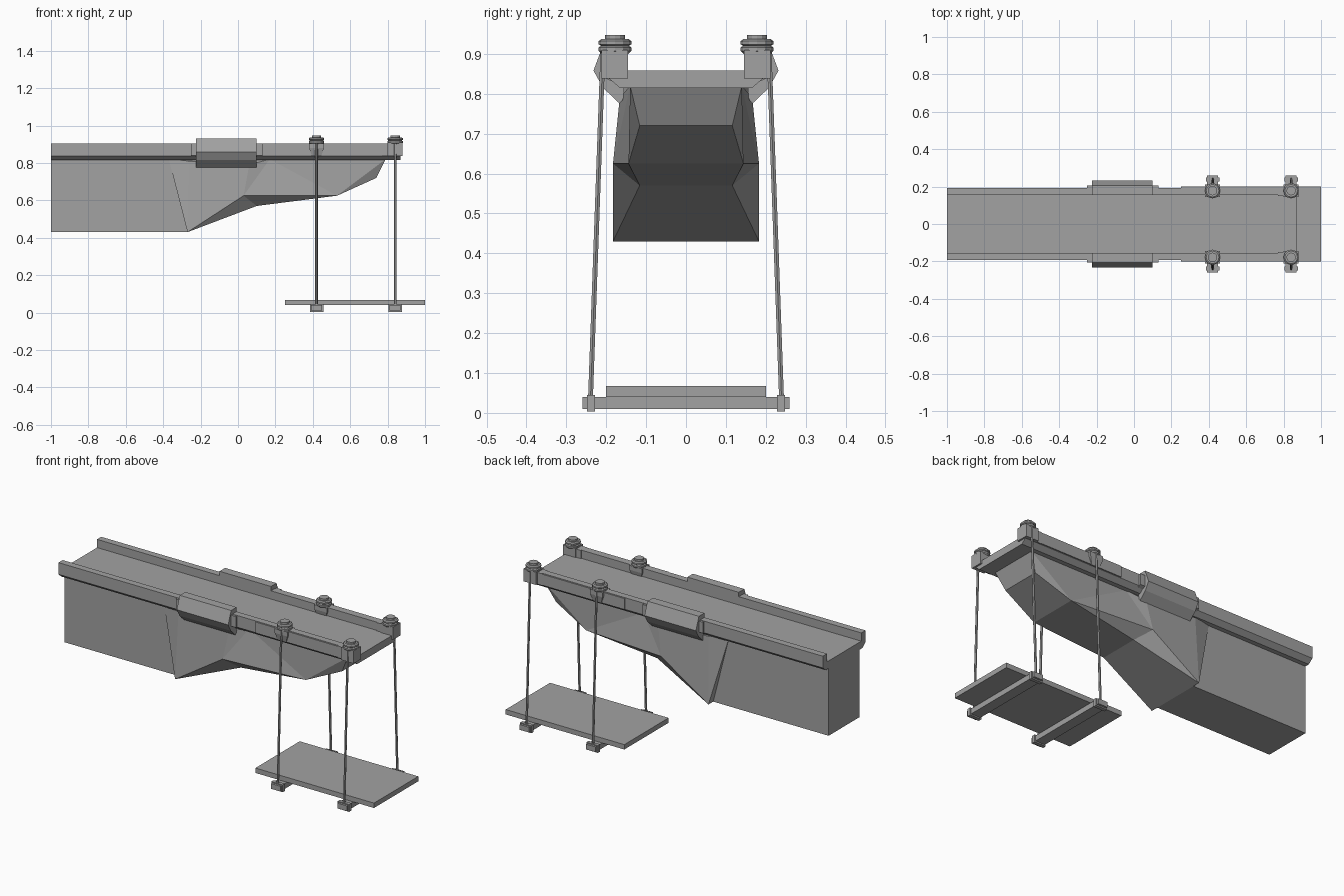
import bpy, bmesh, math
from mathutils import Vector

cube = bpy.data.objects.get("Cube")
if cube:
    bpy.data.objects.remove(cube, do_unlink=True)

grey = bpy.data.materials.new("stone_grey")
grey.use_nodes = True
COLOUR = (0.36, 0.36, 0.36, 1)
grey.diffuse_color = COLOUR
grey.node_tree.nodes["Principled BSDF"].inputs["Base Color"].default_value = COLOUR


def make(name, verts, faces):
    mesh = bpy.data.meshes.new(name)
    mesh.from_pydata(verts, [], faces)
    bm = bmesh.new()
    bm.from_mesh(mesh)
    bmesh.ops.recalc_face_normals(bm, faces=bm.faces)
    bm.to_mesh(mesh)
    bm.free()
    mesh.materials.append(grey)
    obj = bpy.data.objects.new(name, mesh)
    bpy.context.collection.objects.link(obj)
    return obj


def loft(name, rings):
    """Skin a list of equal-length rings and cap both ends."""
    n = len(rings[0])
    verts = [p for ring in rings for p in ring]
    faces = [list(range(n)), list(range(len(verts) - n, len(verts)))]
    for r in range(len(rings) - 1):
        for i in range(n):
            j = (i + 1) % n
            faces.append([r * n + i, r * n + j, r * n + n + j, r * n + n + i])
    return make(name, verts, faces)


def rect(x0, x1, y0, y1, z):
    return [(x0, y0, z), (x1, y0, z), (x1, y1, z), (x0, y1, z)]


def box(name, x0, x1, y0, y1, z0, z1):
    y0, y1 = min(y0, y1), max(y0, y1)
    return loft(name, [rect(x0, x1, y0, y1, z0), rect(x0, x1, y0, y1, z1)])


def extrude_x(name, profile, x0, x1, side):
    return loft(name, [[(x, side * y, z) for y, z in profile] for x in (x0, x1)])


def disc_stack(name, x, y, steps, sides=12):
    """Lathe (radius, z) steps about a vertical axis."""
    return loft(name, [[(x + r * math.cos(math.tau * i / sides), y + r * math.sin(math.tau * i / sides), z)
                        for i in range(sides)] for r, z in steps])


def rod(name, a, b, radius, sides=6):
    a, b = Vector(a), Vector(b)
    q = (b - a).to_track_quat("Z", "Y")
    ring = [q @ Vector((radius * math.cos(math.tau * i / sides), radius * math.sin(math.tau * i / sides), 0))
            for i in range(sides)]
    return loft(name, [[end + p for p in ring] for end in (a, b)])


# Faceted rock support: one half described by named corners, then mirrored
P = dict(a=(-1, .14, .82), b=(-1, .14, .43), c=(-.37, .14, .82), d=(-.27, .14, .43),
         e=(-.27, .183, .43), f=(-.26, .166, .81), g=(.06, .166, .79), h=(.03, .183, .625),
         i=(.10, .116, .57), j=(.53, .144, .625), k=(.74, .116, .72), l=(.79, .14, .82), m=(.17, .14, .82))
names = list(P)
half = ["abdc", "cde", "cef", "ehgf", "edi", "eih", "hij", "ghm", "hjm", "mjl", "jkl", "cfgm"]
verts = list(P.values()) + [(x, -y, z) for x, y, z in P.values()]
faces = []
for word in half:
    ids = [names.index(ch) for ch in word]
    faces += [ids, [i + len(P) for i in ids]]
for p, q in ["ab", "bd", "di", "ij", "jk", "kl", "lm", "mc", "ca"]:
    p, q = names.index(p), names.index(q)
    faces.append([p, q, q + len(P), p + len(P)])
make("rock_support", verts, faces)

# Walkway
box("deck", -1, .87, -.158, .158, .815, .858)

RAIL = [(.155, .815), (.155, .905), (.193, .905), (.193, .838), (.166, .815)]
BRACKET = [(.155, .79), (.155, .93), (.205, .93), (.232, .858), (.208, .815), (.166, .775)]
CAP = [(.034, .90), (.041, .907), (.041, .916), (.035, .920), (.041, .924), (.041, .932),
       (.034, .937), (.025, .937), (.025, .947)]

for side, label in ((1, "back"), (-1, "front")):
    # Parapets with their mid brackets
    extrude_x(label + "_parapet", RAIL, -1, .87, side)
    extrude_x(label + "_parapet_thickening", [(.16, .84), (.16, .903), (.2, .903), (.2, .84)], .25, .8, side)
    extrude_x(label + "_bracket", BRACKET, -.225, .10, side)
    extrude_x(label + "_bracket_base", [(.16, .82), (.16, .903), (.205, .903), (.205, .84)], -.25, .13, side)
    # Posts: a tapered one on the parapet and a solid block at its end
    y0, y1 = sorted((side * .145, side * .212))
    loft(label + "_tapered_post", [rect(.395, .445, y0 + .01, y1 - .01, .838), rect(.38, .46, y0, y1, .88),
                                   rect(.38, .46, y0, y1, .905)])
    loft(label + "_end_post", [rect(.80, .88, y0, y1, .838), rect(.80, .88, y0, y1, .91)])
    extrude_x(label + "_end_post_foot", [(.15, .838), (.15, .905), (.2, .905), (.2, .838)], .77, .82, side)
    # Post caps and ropes
    for x, spot in ((.42, "inner"), (.84, "outer")):
        disc_stack(f"{label}_{spot}_post_cap", x, side * .178, CAP)
        rod(f"{label}_{spot}_rope", (x, side * .24, .02), (x, side * .208, .915), .007)
        box(f"{label}_{spot}_rope_collar", x - .036, x + .036, side * .228, side * .248, .003, .045)

# Hanging platform
box("platform", .25, 1, -.2, .2, .04, .068)
for x, spot in ((.42, "inner"), (.84, "outer")):
    box(spot + "_crossbar", x - .03, x + .03, -.26, .26, .01, .04)
